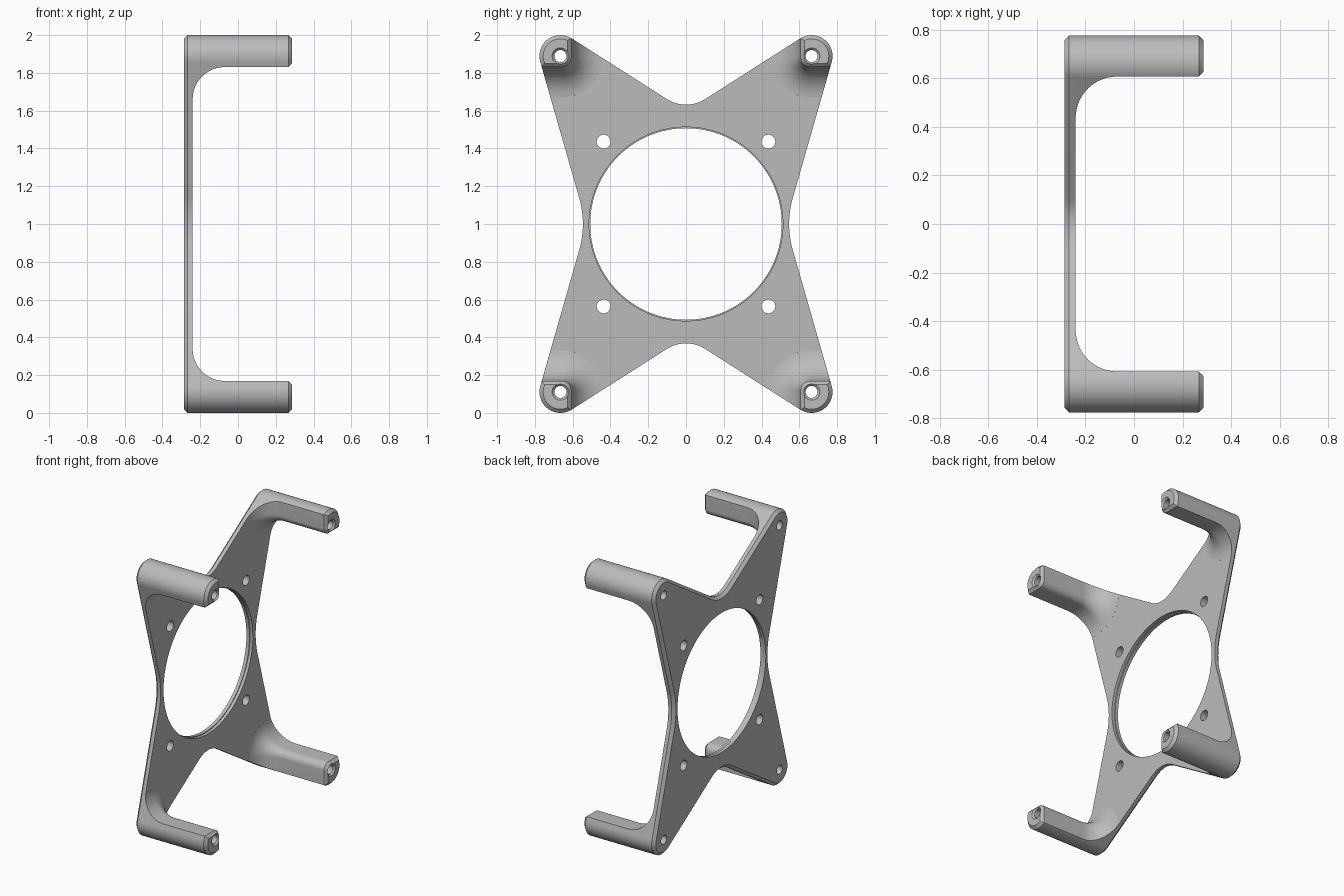
import bpy, bmesh
from math import sin, cos, pi, atan2, acos, hypot, radians

cube = bpy.data.objects.get("Cube")
if cube:
    bpy.data.objects.remove(cube, do_unlink=True)

BACK, FACE, TIP = -0.287, -0.24, 0.287   # depths along x
CHAMFER, FILLET, CORNER = 0.02, 0.17, 0.05
POST_Y, POST_Z, POST_R = 0.665, 0.889, 0.111

grey = bpy.data.materials.new("satin grey")
grey.use_nodes = True
grey.diffuse_color = (0.5, 0.5, 0.5, 1)
grey.node_tree.nodes["Principled BSDF"].inputs["Base Color"].default_value = (0.5, 0.5, 0.5, 1)


def arc(cy, cz, r, a0, a1, n):
    steps = [a0 + (a1 - a0) * i / n for i in range(n + 1)]
    return [(cy + r * cos(a), cz + r * sin(a)) for a in steps]


def tangent_angle(cy, cz, r, side):
    """Direction of the normal of the line that touches the tip circle and a hollow arc."""
    dy, dz = cy - POST_Y, cz - POST_Z
    return atan2(dz, dy) + side * acos((POST_R + r) / hypot(dy, dz))


def star_outline(inset):
    """Four-armed outline with round tips and hollow waists, offset inward."""
    waist_r, notch_r = 0.5, 0.19
    waist, notch = 0.546 + waist_r, 0.632 + notch_r
    a = tangent_angle(waist, 0, waist_r, 1)
    b = tangent_angle(0, notch, notch_r, -1) % (2 * pi)
    quarter = arc(waist, 0, waist_r + inset, pi, pi + a, 10)
    quarter += arc(POST_Y, POST_Z, POST_R - inset, a, b, 28)
    quarter += arc(0, notch, notch_r + inset, b + pi, 1.5 * pi, 10)
    half = quarter + [(-y, z) for y, z in quarter[-2::-1]]
    return half + [(y, -z) for y, z in half[-2:0:-1]]


def loft(name, sections):
    """Closed solid through matching outlines, each at its own x."""
    bm = bmesh.new()
    rings = [[bm.verts.new((x, y, z + 1)) for y, z in pts] for x, pts in sections]
    for low, high in zip(rings, rings[1:]):
        for i in range(len(low)):
            j = (i + 1) % len(low)
            bm.faces.new((low[i], low[j], high[j], high[i]))
    bm.faces.new(rings[0][::-1])
    bm.faces.new(rings[-1])
    bmesh.ops.recalc_face_normals(bm, faces=bm.faces)
    mesh = bpy.data.meshes.new(name)
    bm.to_mesh(mesh)
    bm.free()
    obj = bpy.data.objects.new(name, mesh)
    bpy.context.collection.objects.link(obj)
    return obj


def combine(target, tool, operation):
    bpy.context.view_layer.objects.active = target
    mod = target.modifiers.new(operation.lower(), "BOOLEAN")
    mod.operation, mod.object, mod.solver = operation, tool, "EXACT"
    bpy.ops.object.modifier_apply(modifier=mod.name)
    bpy.data.objects.remove(tool, do_unlink=True)


def drill(name, y, z, profile, n=32):
    """Round cutter from (x, radius) steps."""
    return loft(name, [(x, arc(y, z, r, 0, 2 * pi, n)[:-1]) for x, r in profile])


def post_section(grow, sy, sz):
    """Corner region with two inner flats and a rounded inner corner."""
    edge_y, edge_z, r = POST_Y - 0.058 - grow, POST_Z - 0.058 - grow, CORNER + grow
    pts = arc(edge_y + r, edge_z + r, r, pi, 1.5 * pi, 12)
    pts += [(1.3, edge_z), (1.3, 1.3), (edge_y, 1.3)]
    return [(y * sy, z * sz) for y, z in pts]


# Bracket body: the full star prism with chamfered ends
bracket = loft("bracket", [(BACK, star_outline(CHAMFER)), (BACK + CHAMFER, star_outline(0)),
                           (TIP - CHAMFER, star_outline(0)), (TIP, star_outline(CHAMFER))])

# Envelope: thin plate plus four posts flaring into it
envelope = loft("envelope", [(x, [(-1.2, -1.2), (1.2, -1.2), (1.2, 1.2), (-1.2, 1.2)])
                             for x in (-0.4, FACE)])
corners = [(sy, sz) for sy in (-1, 1) for sz in (-1, 1)]
for sy, sz in corners:
    levels = [(-0.35, FILLET)]
    for i in range(13):
        t = radians(3) + (pi / 2 - radians(3)) * i / 12
        levels.append((FACE + FILLET * (1 - cos(t)), FILLET * (1 - sin(t))))
    levels += [(TIP - CHAMFER, 0), (TIP, -CHAMFER)]
    post = loft("post", [(x, post_section(g, sy, sz)) for x, g in levels])
    combine(envelope, post, "UNION")
combine(bracket, envelope, "INTERSECT")

# Large stepped opening
opening = drill("opening", 0, 0, [(-0.4, 0.507), (-0.262, 0.507), (-0.262, 0.513), (0, 0.513)], 128)
combine(bracket, opening, "DIFFERENCE")

# Plate holes and countersunk bores through the posts
for sy, sz in corners:
    combine(bracket, drill("plate_hole", 0.436 * sy, 0.436 * sz, [(-0.4, 0.037), (0, 0.037)]), "DIFFERENCE")
    bore = drill("post_bore", POST_Y * sy, POST_Z * sz,
                 [(-0.4, 0.032), (TIP - 0.012, 0.032), (TIP + 0.003, 0.047), (0.4, 0.047)])
    combine(bracket, bore, "DIFFERENCE")

# Finish
bracket.data.materials.clear()
bracket.data.materials.append(grey)
for face in bracket.data.polygons:
    face.material_index = 0
bpy.ops.object.select_all(action="DESELECT")
bracket.select_set(True)
bpy.context.view_layer.objects.active = bracket
bpy.ops.object.shade_smooth_by_angle(angle=radians(25))
